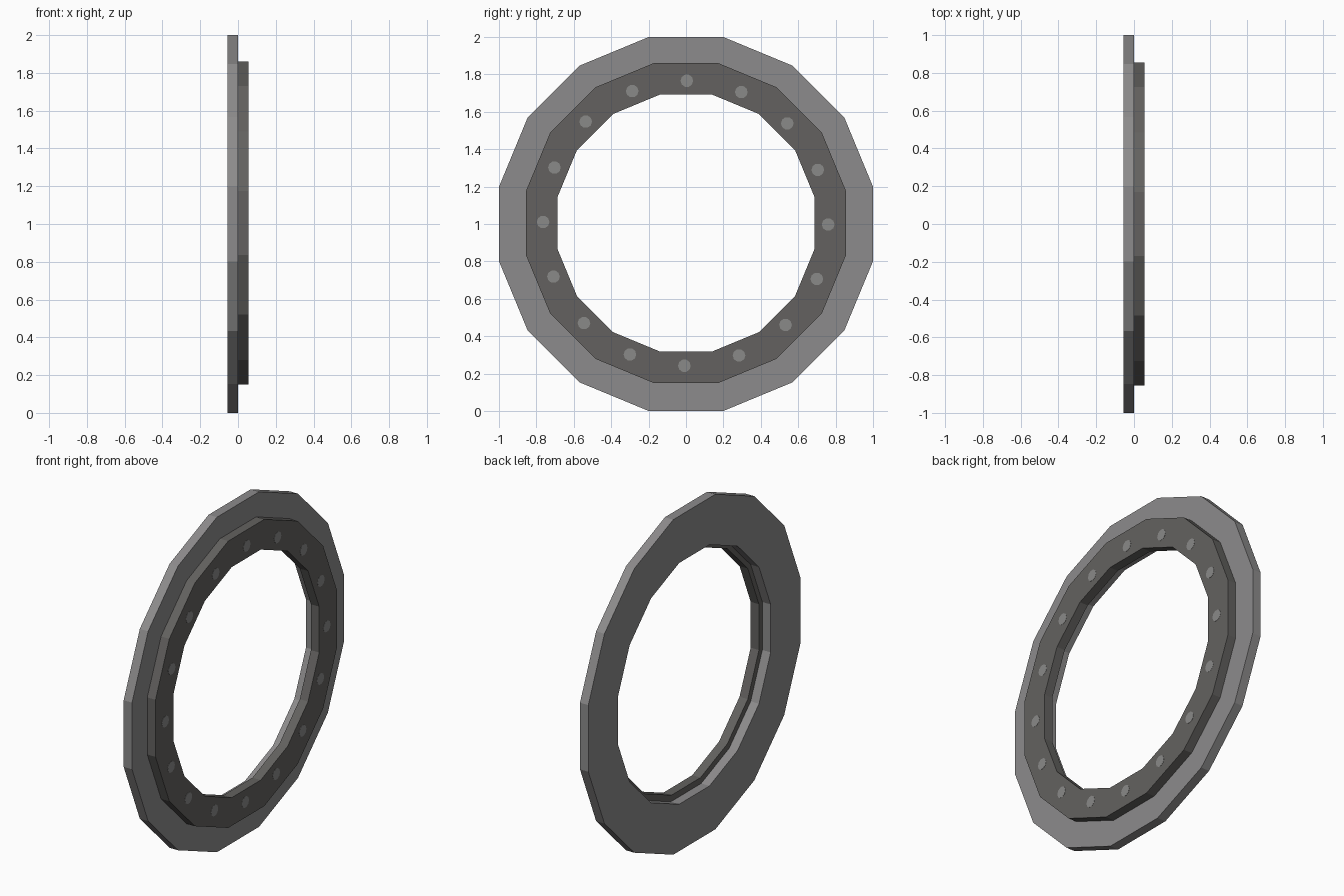
import bpy, bmesh, math
from mathutils import Matrix

if "Cube" in bpy.data.objects:
    bpy.data.objects.remove(bpy.data.objects["Cube"])

SIDES = 16


def material(name, rgb):
    m = bpy.data.materials.new(name)
    m.diffuse_color = (*rgb, 1.0)
    m.use_nodes = True
    m.node_tree.nodes["Principled BSDF"].inputs["Base Color"].default_value = m.diffuse_color
    return m


light_grey = material("light grey", (0.265, 0.26, 0.262))
dark_grey = material("dark grey", (0.125, 0.121, 0.115))
bolt_grey = material("bolt grey", (0.255, 0.253, 0.25))


def finish(name, bm, mat):
    bmesh.ops.recalc_face_normals(bm, faces=bm.faces)
    mesh = bpy.data.meshes.new(name)
    bm.to_mesh(mesh)
    bm.free()
    mesh.materials.append(mat)
    obj = bpy.data.objects.new(name, mesh)
    bpy.context.collection.objects.link(obj)
    return obj


def ring(name, flat_out, flat_in, x0, x1, cz, mat):
    """Sixteen-sided flat ring around the x axis; sizes measured to the flats."""
    bm = bmesh.new()
    loops = []
    for x, flat in ((x0, flat_out), (x1, flat_out), (x1, flat_in), (x0, flat_in)):
        r = flat / math.cos(math.pi / SIDES)
        loop = []
        for i in range(SIDES):
            a = 2 * math.pi * (i + 0.5) / SIDES
            loop.append(bm.verts.new((x, r * math.cos(a), cz + r * math.sin(a))))
        loops.append(loop)
    for k in range(4):
        a, b = loops[k], loops[(k + 1) % 4]
        for i in range(SIDES):
            j = (i + 1) % SIDES
            bm.faces.new((a[i], a[j], b[j], b[i]))
    return finish(name, bm, mat)


# Wide rear flange and narrower raised front ring
ring("rear_flange", 1.0, 0.72, -0.055, 0.0, 1.0, light_grey)
ring("front_ring", 0.856, 0.688, 0.0, 0.0545, 1.005, dark_grey)

# Flush bolt heads around the front ring
bm = bmesh.new()
for i in range(16):
    a = 2 * math.pi * i / 16 - math.radians(0.5)
    place = (Matrix.Translation((0.0535, -0.002 + 0.762 * math.cos(a), 1.004 + 0.762 * math.sin(a)))
             @ Matrix.Rotation(math.pi / 2, 4, 'Y'))
    bmesh.ops.create_cone(bm, cap_ends=True, segments=10, radius1=0.034,
                          radius2=0.034, depth=0.004, matrix=place)
finish("bolt_heads", bm, bolt_grey)
